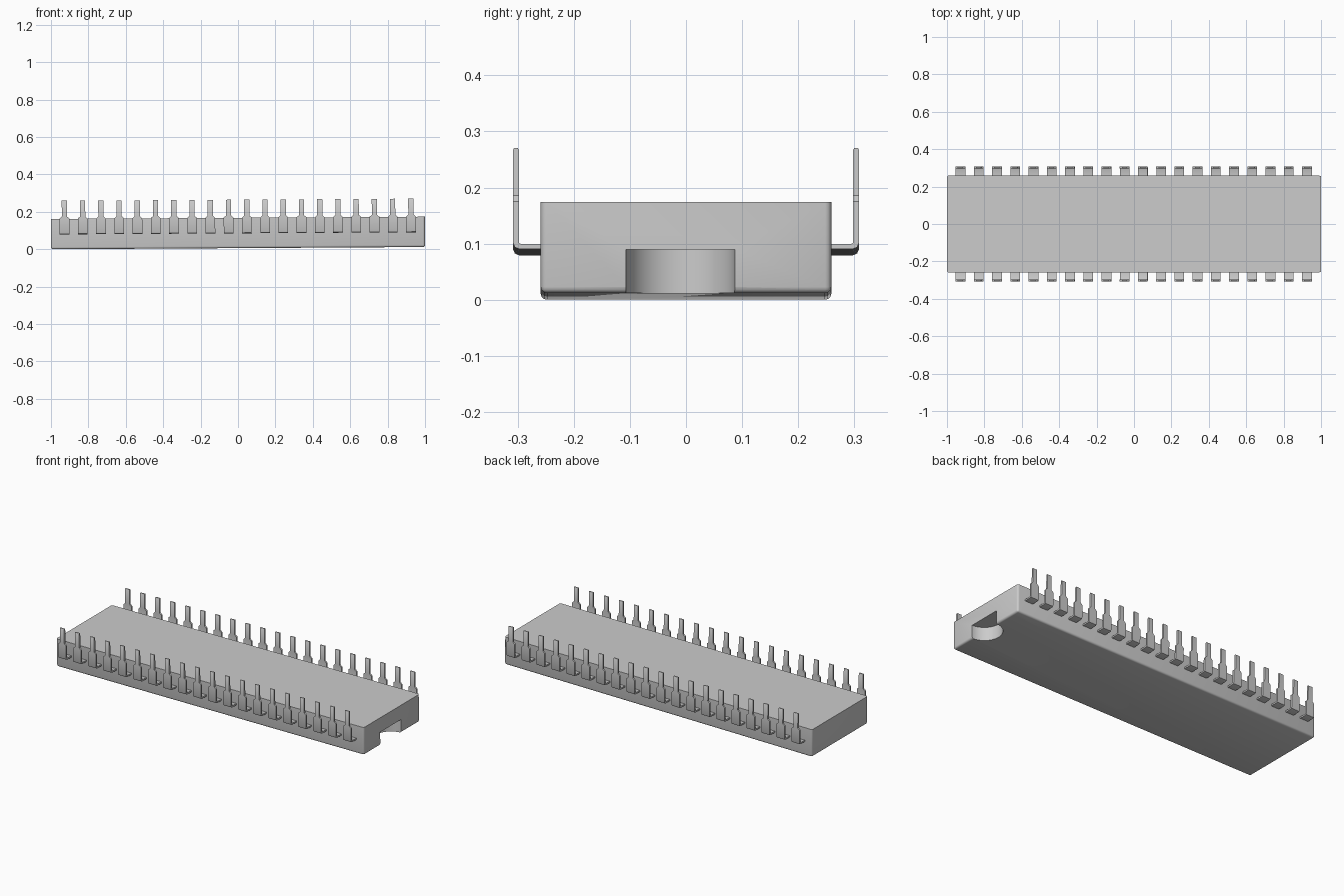
import bpy, bmesh
from mathutils import Matrix

if "Cube" in bpy.data.objects:
    bpy.data.objects.remove(bpy.data.objects["Cube"])

# One flat grey for the whole chip
grey = bpy.data.materials.new("plain_grey")
grey.diffuse_color = (0.6, 0.6, 0.6, 1)
grey.use_nodes = True
grey.node_tree.nodes["Principled BSDF"].inputs["Base Color"].default_value = grey.diffuse_color

# The chip leans very slightly, rising toward +x
TILT = Matrix.Translation((0, 0, 0.006)) @ Matrix.Rotation(-0.006, 4, 'Y')


def make_object(name, bm):
    bmesh.ops.recalc_face_normals(bm, faces=bm.faces)
    bm.transform(TILT)
    mesh = bpy.data.meshes.new(name)
    bm.to_mesh(mesh)
    bm.free()
    mesh.materials.append(grey)
    obj = bpy.data.objects.new(name, mesh)
    bpy.context.collection.objects.link(obj)
    return obj


def smooth(obj):
    bpy.ops.object.select_all(action='DESELECT')
    obj.select_set(True)
    bpy.context.view_layer.objects.active = obj
    bpy.ops.object.shade_smooth_by_angle(angle=0.6)


# Body: slab with rounded corners and rounded lower edges
HX, HY, H = 1.0, 0.259, 0.162
bm = bmesh.new()
bmesh.ops.create_cube(bm, size=1, matrix=Matrix.Translation((0, 0, H / 2))
                      @ Matrix.Diagonal((2 * HX, 2 * HY, H, 1)))
edges = [e for e in bm.edges if not all(v.co.z > H / 2 for v in e.verts)]
bmesh.ops.bevel(bm, geom=edges, offset=0.011, segments=3, profile=0.5,
                affect='EDGES')
body = make_object("body", bm)

# Half-round notch in the lower edge of the right end
bm = bmesh.new()
bmesh.ops.create_cone(bm, cap_ends=True, segments=64, radius1=0.097,
                      radius2=0.097, depth=0.178,
                      matrix=Matrix.Translation((HX, -0.01, -0.011)))
cutter = make_object("notch_cutter", bm)
cutter.hide_render = True
cutter.hide_set(True)
cut = body.modifiers.new("notch", 'BOOLEAN')
cut.operation = 'DIFFERENCE'
cut.solver = 'EXACT'
cut.object = cutter
bpy.context.view_layer.objects.active = body
body.select_set(True)
bpy.ops.object.modifier_apply(modifier="notch")
bpy.data.objects.remove(cutter)
smooth(body)

# Pin profile: (outer y, z), (inner y, z), half width
PIN = [((0.250, 0.079), (0.250, 0.088), 0.026),
       ((0.298, 0.079), (0.295, 0.088), 0.026),
       ((0.305, 0.082), (0.297, 0.089), 0.026),
       ((0.308, 0.089), (0.298, 0.092), 0.026),
       ((0.308, 0.163), (0.298, 0.163), 0.026),
       ((0.308, 0.174), (0.298, 0.174), 0.014),
       ((0.308, 0.256), (0.298, 0.256), 0.014),
       ((0.306, 0.259), (0.300, 0.259), 0.014)]


def add_pin(bm, x, side):
    rings = []
    for (oy, oz), (iy, iz), w in PIN:
        rings.append([bm.verts.new(p) for p in (
            (x - w, side * oy, oz), (x + w, side * oy, oz),
            (x + w, side * iy, iz), (x - w, side * iy, iz))])
    for a, b in zip(rings, rings[1:]):
        for i in range(4):
            j = (i + 1) % 4
            bm.faces.new((a[i], a[j], b[j], b[i]))
    bm.faces.new(rings[0])
    bm.faces.new(rings[-1])


# Twenty bent pins along each long side
for name, side in (("front_pins", -1), ("back_pins", 1)):
    bm = bmesh.new()
    for i in range(20):
        add_pin(bm, -0.927 + i * 0.0975, side)
    smooth(make_object(name, bm))
